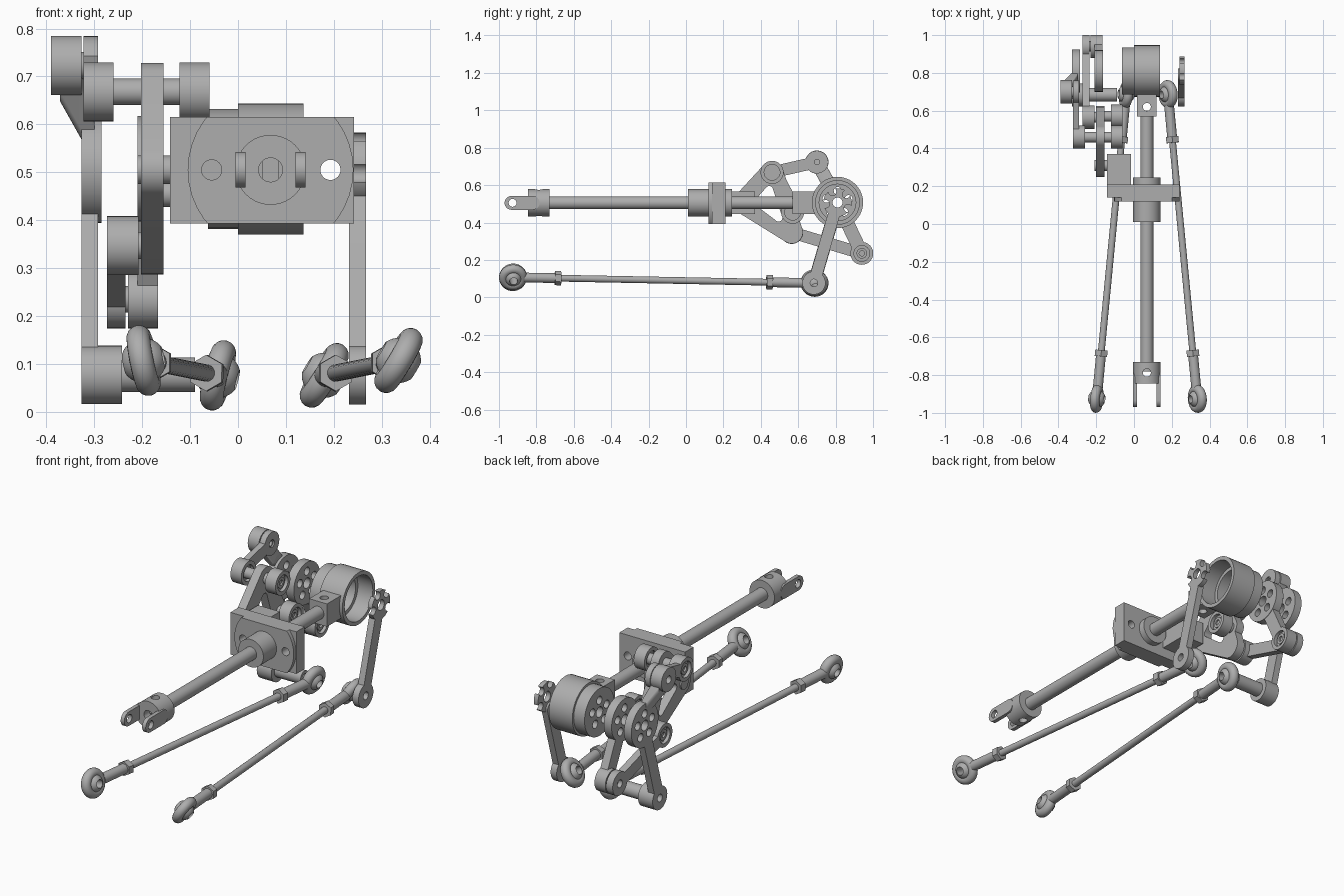
import bpy, bmesh, math
from mathutils import Vector, Matrix

old = bpy.data.objects.get("Cube")
if old:
    bpy.data.objects.remove(old)

metal = bpy.data.materials.new("grey_metal")
metal.use_nodes = True
GREY = (0.42, 0.42, 0.42, 1)
metal.diffuse_color = GREY
metal.node_tree.nodes["Principled BSDF"].inputs["Base Color"].default_value = GREY
made = []


def finish(name, bm):
    bmesh.ops.recalc_face_normals(bm, faces=bm.faces)
    me = bpy.data.meshes.new(name)
    bm.to_mesh(me)
    bm.free()
    ob = bpy.data.objects.new(name, me)
    bpy.context.scene.collection.objects.link(ob)
    made.append(ob)
    return ob


def cyl(name, a, b, r, seg=40):
    a, b = Vector(a), Vector(b)
    d = b - a
    bm = bmesh.new()
    m = Matrix.Translation((a + b) / 2) @ d.to_track_quat('Z', 'Y').to_matrix().to_4x4()
    bmesh.ops.create_cone(bm, cap_ends=True, segments=seg, radius1=r, radius2=r,
                          depth=d.length, matrix=m)
    return finish(name, bm)


def box(name, lo, hi):
    lo, hi = Vector(lo), Vector(hi)
    bm = bmesh.new()
    m = Matrix.Translation((lo + hi) / 2) @ Matrix.Diagonal((*(hi - lo), 1))
    bmesh.ops.create_cube(bm, size=1, matrix=m)
    return finish(name, bm)


def hull(name, discs):
    """Convex plate wrapped round discs (y, z, radius, x0, x1)."""
    bm = bmesh.new()
    for y, z, r, x0, x1 in discs:
        for i in range(40):
            t = math.tau * i / 40
            for x in (x0, x1):
                bm.verts.new((x, y + r * math.cos(t), z + r * math.sin(t)))
    res = bmesh.ops.convex_hull(bm, input=bm.verts)
    junk = {v for v in res["geom_interior"] + res["geom_unused"]
            if isinstance(v, bmesh.types.BMVert)}
    bmesh.ops.delete(bm, geom=list(junk), context='VERTS')
    bmesh.ops.dissolve_limit(bm, angle_limit=0.02, verts=bm.verts, edges=bm.edges)
    return finish(name, bm)


def combine(ob, others, op='DIFFERENCE'):
    for c in others:
        mod = ob.modifiers.new("shape", 'BOOLEAN')
        mod.object, mod.operation, mod.solver = c, op, 'EXACT'
        dg = bpy.context.evaluated_depsgraph_get()
        me = bpy.data.meshes.new_from_object(ob.evaluated_get(dg))
        ob.modifiers.clear()
        ob.data = me
        made.remove(c)
        bpy.data.objects.remove(c)
    return ob


def xcyl(name, p, x0, x1, r):
    return cyl(name, (x0, *p), (x1, *p), r)


def bar(name, p, q, r, x0, x1):
    return hull(name, [(*p, r, x0, x1), (*q, r, x0, x1)])


# Pivot positions (y, z), shaft line
HUB, TOP, BACK, LOW = (0.81, 0.507), (0.70, 0.723), (0.94, 0.235), (0.684, 0.077)
ARM_A, ARM_D, ARM_E, ARM_F = (0.46, 0.668), (0.565, 0.347), (0.57, 0.455), (0.31, 0.505)
SX, SZ = 0.068, 0.505


def shaft(name, y0, y1, r):
    return cyl(name, (SX, y0, SZ), (SX, y1, SZ), r)


def hub_cuts(x0, x1, ring=0.062, phase=0.3):
    cuts = [xcyl("cut", HUB, x0 - 0.02, x1 + 0.02, 0.027)]
    for i in range(5):
        t = phase + math.tau * i / 5
        p = (HUB[0] + ring * math.cos(t), HUB[1] + ring * math.sin(t))
        cuts.append(xcyl("cut", p, x0 - 0.02, x1 + 0.02, 0.021))
    return cuts


# Main shaft with front fork
shaft("main_shaft", -0.78, 0.6, 0.034)
body = shaft("fork_body", -0.845, -0.73, 0.073)
combine(body, [shaft("cut", -0.9, -0.8, 0.025),
               cyl("cut", (SX, -0.787, 0.4), (SX, -0.787, 0.6), 0.021)])
for side in (-1, 1):
    x0, x1 = sorted((SX + side * 0.052, SX + side * 0.073))
    prong = bar("fork_prong", (-0.933, SZ), (-0.82, SZ), 0.037, x0, x1)
    combine(prong, [xcyl("cut", (-0.927, SZ), x0 - 0.1, x1 + 0.1, 0.021)])

# Mounting plate with raised round face, collar and pivot block
plate = box("mounting_plate", (-0.142, 0.14, 0.393), (0.242, 0.21, 0.615))
face = box("plate_face", (-0.142, 0.12, 0.393), (0.242, 0.142, 0.615))
combine(face, [shaft("round", 0.1, 0.2, 0.173)], 'INTERSECT')
combine(plate, [face], 'UNION')
combine(plate, [cyl("cut", (x, 0.1, SZ), (x, 0.3, SZ), 0.021) for x in (-0.055, 0.193)])
shaft("front_collar", 0.01, 0.12, 0.073)
shaft("rear_collar", 0.21, 0.245, 0.073)
box("pivot_block", (-0.142, 0.21, 0.445), (-0.015, 0.37, 0.565))

# Housing cup and its socket
cup = xcyl("hub_housing", HUB, 0.0, 0.137, 0.137)
combine(cup, [xcyl("step", HUB, -0.063, 0.01, 0.125),
              box("socket", (0.016, 0.57, 0.445), (0.12, 0.72, 0.565))], 'UNION')
combine(cup, [xcyl("cut", HUB, 0.05, 0.2, 0.117), xcyl("cut", HUB, -0.03, 0.1, 0.098),
              cyl("cut", (SX, 0.62, 0.4), (SX, 0.62, 0.6), 0.021)]
        + hub_cuts(-0.063, -0.03))

# Left lever with notched hub
lever = xcyl("left_lever", HUB, 0.242, 0.267, 0.076)
combine(lever, hub_cuts(0.23, 0.27, 0.064, 0.75))
arm = bar("left_arm", (0.79, 0.44), LOW, 0.032, 0.232, 0.267)
combine(arm, [xcyl("end", LOW, 0.232, 0.267, 0.062)], 'UNION')
combine(arm, [xcyl("cut", LOW, 0.2, 0.3, 0.02)])

# Inner crank: pierced disc with an arm to the back pivot
crank = xcyl("inner_crank", HUB, -0.21, -0.165, 0.11)
combine(crank, [bar("arm", HUB, BACK, 0.036, -0.21, -0.167),
                xcyl("end", BACK, -0.23, -0.167, 0.061)], 'UNION')
combine(crank, hub_cuts(-0.23, -0.16) + [xcyl("cut", BACK, -0.185, -0.1, 0.042)])

# Outer crank: pierced disc, arm down to the tie rod, stepped arm up to the link
outer = xcyl("outer_crank", HUB, -0.327, -0.285, 0.113)
combine(outer, [bar("arm", HUB, LOW, 0.034, -0.327, -0.292),
                hull("step_arm", [(0.765, 0.605, 0.036, -0.327, -0.3),
                                  (0.72, 0.685, 0.036, -0.372, -0.328)]),
                xcyl("boss", TOP, -0.39, -0.327, 0.062),
                xcyl("end", LOW, -0.327, -0.242, 0.061),
                xcyl("pin", LOW, -0.25, -0.09, 0.036)], 'UNION')
combine(outer, hub_cuts(-0.33, -0.28) + [xcyl("cut", LOW, -0.4, 0.0, 0.02),
                                         xcyl("cut", TOP, -0.4, -0.36, 0.02)])


# Bell crank on the pivot block
A, D, E, F = ARM_A, ARM_D, ARM_E, ARM_F
rocker = hull("bell_crank", [(*p, 0.06, -0.202, -0.156) for p in (A, D, F)])
window = hull("cut", [(y, z, 0.02, -0.3, 0) for y, z in
                      ((0.445, 0.575), (0.385, 0.508), (0.495, 0.425))])
combine(rocker, [bar("edge", A, E, 0.05, -0.202, -0.156)], 'UNION')
combine(rocker, [window])
xcyl("bell_crank_axle", F, -0.21, -0.1, 0.03)


# Bosses with counterbored ends and pins
def boss(name, p, x0, x1):
    ob = xcyl(name, p, x0, x1, 0.0615)
    combine(ob, [xcyl("cut", p, x0 - 0.02, x0 + 0.018, 0.042),
                 xcyl("cut", p, x1 - 0.018, x1 + 0.02, 0.042)])


boss("upper_outer_boss", A, -0.323, -0.26)
boss("upper_inner_boss", A, -0.122, -0.06)
boss("middle_inner_boss", E, -0.122, -0.06)
boss("lower_outer_boss", D, -0.273, -0.208)
for name, p, x0, x1 in (("upper_pin", A, -0.315, -0.07), ("middle_pin", E, -0.2, -0.07),
                        ("lower_pin", D, -0.265, -0.18), ("back_pin", BACK, -0.25, -0.175),
                        ("top_pin", TOP, -0.34, -0.3)):
    pin = xcyl(name, p, x0, x1, 0.028)
    combine(pin, [xcyl("cut", p, x0 - 0.02, x0 + 0.02, 0.014),
                  xcyl("cut", p, x1 - 0.02, x1 + 0.02, 0.014)])

# Flat links from the bell crank to the two cranks
for name, p, q, x0, x1 in (("upper_link", A, TOP, -0.323, -0.292),
                           ("lower_link", D, BACK, -0.273, -0.235)):
    link = bar(name, p, q, 0.032, x0, x1)
    combine(link, [xcyl("end", q, x0, x1, 0.061)], 'UNION')
    combine(link, [xcyl("cut", p, x0 - 0.02, x1 + 0.02, 0.042),
                   xcyl("cut", q, x0 - 0.02, x1 + 0.02, 0.02)])


# Tie rods: ring and ball at each end, neck, hexagonal nut, thin rod
def rod_end(side, c, d, axis):
    a = (axis - d * axis.dot(d)).normalized()
    bm = bmesh.new()
    n, k = 40, 16
    rot = a.to_track_quat('Z', 'Y')
    ring = [[bm.verts.new(c + rot @ Vector((
        (0.05 + 0.025 * math.cos(math.tau * j / k)) * math.cos(math.tau * i / n),
        (0.05 + 0.025 * math.cos(math.tau * j / k)) * math.sin(math.tau * i / n),
        0.025 * math.sin(math.tau * j / k)))) for j in range(k)] for i in range(n)]
    for i in range(n):
        for j in range(k):
            bm.faces.new((ring[i - 1][j - 1], ring[i][j - 1], ring[i][j], ring[i - 1][j]))
    finish(side + "_rod_ring", bm)
    bm = bmesh.new()
    m = Matrix.Translation(c) @ rot.to_matrix().to_4x4()
    bmesh.ops.create_uvsphere(bm, u_segments=32, v_segments=20, radius=0.047, matrix=m)
    ball = finish(side + "_rod_ball", bm)
    combine(ball, [cyl("cut", c - a * 0.1, c + a * 0.1, 0.021)])
    cyl(side + "_rod_neck", c + d * 0.06, c + d * 0.225, 0.026)
    cyl(side + "_rod_nut", c + d * 0.225, c + d * 0.258, 0.038, 6)


for side, front, rear, ax_front, ax_rear in (
        ("left", (0.335, -0.925, 0.107), (0.18, 0.687, 0.076), (0.85, 0, -0.5), (0.85, 0, -0.52)),
        ("right", (-0.197, -0.925, 0.107), (-0.042, 0.687, 0.076), (1, 0, 0.2), (1, 0, -0.25))):
    p, q = Vector(front), Vector(rear)
    d = (q - p).normalized()
    rod_end(side + "_front", p, d, Vector(ax_front))
    rod_end(side + "_rear", q, -d, Vector(ax_rear))
    cyl(side + "_tie_rod", p + d * 0.2, q - d * 0.2, 0.018, 24)

# Material and smooth shading with sharp edges
for ob in made:
    me = ob.data
    me.materials.clear()
    me.materials.append(metal)
    for f in me.polygons:
        f.use_smooth, f.material_index = True, 0
    me.set_sharp_from_angle(angle=math.radians(30))
